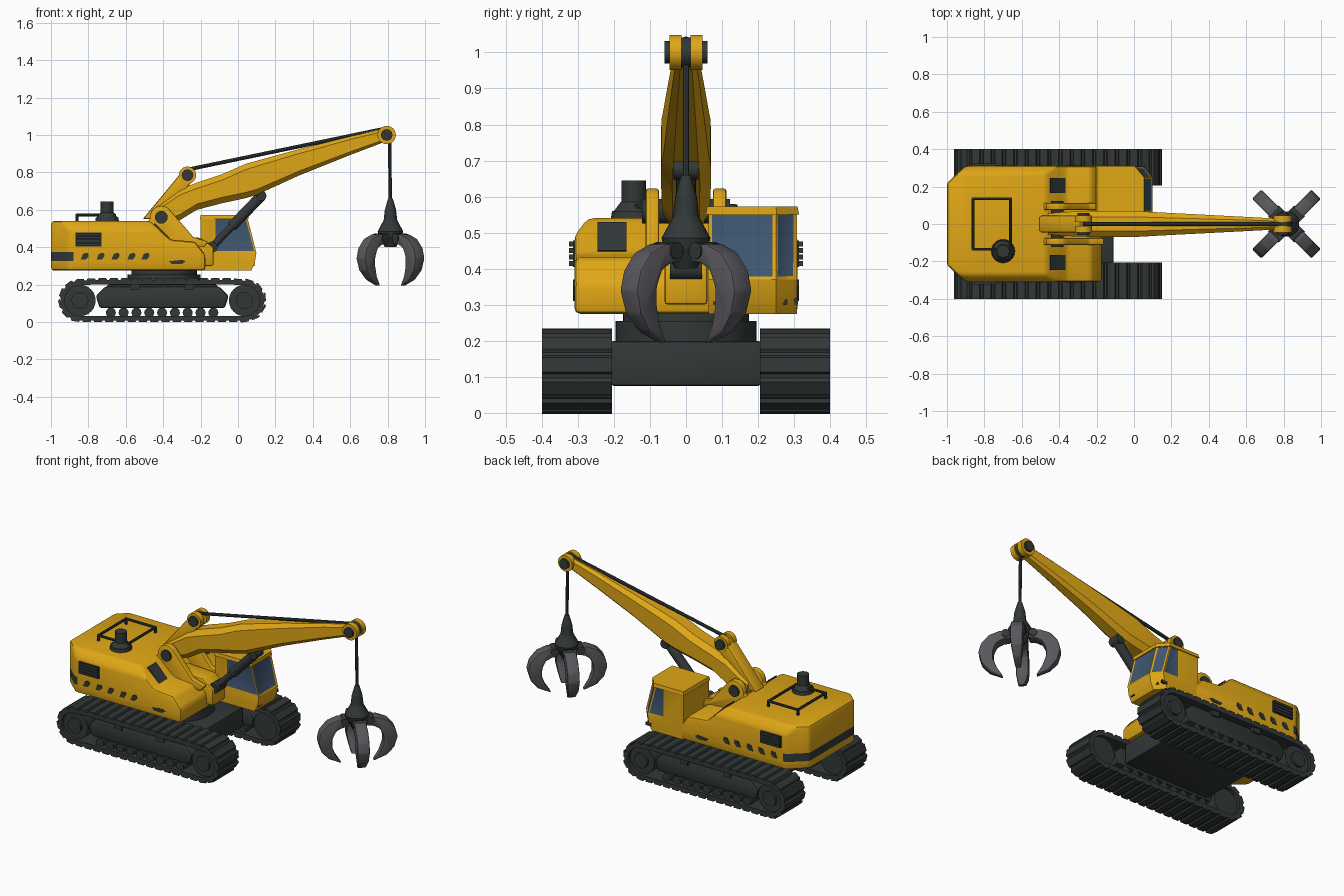
import bpy, bmesh, math
from mathutils import Vector

if "Cube" in bpy.data.objects:
    bpy.data.objects.remove(bpy.data.objects["Cube"])

def material(name, rgb):
    m = bpy.data.materials.new(name)
    m.diffuse_color = (*rgb, 1)
    m.use_nodes = True
    m.node_tree.nodes["Principled BSDF"].inputs["Base Color"].default_value = m.diffuse_color
    return m

YELLOW = material("machine yellow", (0.74, 0.385, 0.008))
DARK = material("dark grey", (0.032, 0.04, 0.039))
GLASS = material("blue glass", (0.05, 0.095, 0.165))
STEEL = material("claw steel", (0.1, 0.095, 0.105))

def finish(name, bm, *mats):
    bmesh.ops.recalc_face_normals(bm, faces=bm.faces)
    me = bpy.data.meshes.new(name)
    bm.to_mesh(me)
    bm.free()
    for m in mats:
        me.materials.append(m)
    ob = bpy.data.objects.new(name, me)
    bpy.context.collection.objects.link(ob)
    return ob

def bevel_sharp(bm, width, seg=2):
    edges = [e for e in bm.edges if len(e.link_faces) == 2 and e.calc_face_angle(0) > 0.35]
    bmesh.ops.bevel(bm, geom=edges, offset=width, segments=seg, profile=0.5,
                    affect='EDGES', clamp_overlap=True)

def prism_bm(pts, y0, y1):
    """Side profile (x, z) extruded along y."""
    bm = bmesh.new()
    f = bm.faces.new([bm.verts.new((x, y0, z)) for x, z in pts])
    g = bmesh.ops.extrude_face_region(bm, geom=[f])
    bmesh.ops.translate(bm, vec=(0, y1 - y0, 0),
                        verts=[v for v in g['geom'] if isinstance(v, bmesh.types.BMVert)])
    bmesh.ops.recalc_face_normals(bm, faces=bm.faces)
    return bm

def prism(name, pts, y0, y1, mat, bev=0):
    bm = prism_bm(pts, y0, y1)
    if bev:
        bevel_sharp(bm, bev)
    return finish(name, bm, mat)

def box(name, x0, x1, y0, y1, z0, z1, mat, bev=0):
    return prism(name, [(x0, z0), (x1, z0), (x1, z1), (x0, z1)], y0, y1, mat, bev)

def cyl(name, a, b, r, mat, r2=None, n=20):
    a, b = Vector(a), Vector(b)
    bm = bmesh.new()
    bmesh.ops.create_cone(bm, cap_ends=True, segments=n, radius1=r,
                          radius2=r if r2 is None else r2, depth=(b - a).length)
    ob = finish(name, bm, mat)
    ob.location = (a + b) / 2
    ob.rotation_mode = 'QUATERNION'
    ob.rotation_quaternion = (b - a).to_track_quat('Z', 'Y')
    return ob

def loft(name, rings, mat, bev=0):
    bm = bmesh.new()
    vs = [[bm.verts.new(p) for p in r] for r in rings]
    n = len(vs[0])
    for a, b in zip(vs, vs[1:]):
        for i in range(n):
            bm.faces.new((a[i], a[(i + 1) % n], b[(i + 1) % n], b[i]))
    bm.faces.new(vs[0])
    bm.faces.new(vs[-1])
    return finish(name, bm, mat)

# --- crawler tracks ---
XL, XR, ZC = -0.845, 0.035, 0.115
def track_path(r):
    pts = [(XR + r * math.cos(t), ZC + r * math.sin(t))
           for t in (math.radians(-90 + 17 * i) for i in range(11))]
    pts += [(-0.06, ZC + r + 0.004), (-0.75, ZC + r + 0.004)]
    return pts + [(XL + XR - x, z) for x, z in pts[10::-1]]

for side in (-1, 1):
    y0, y1 = sorted((side * 0.205, side * 0.4))
    outer, inner = track_path(0.106), track_path(0.082)
    bm = bmesh.new()
    rings = [[bm.verts.new((x, y, z)) for x, z in p]
             for p, y in ((outer, y0), (outer, y1), (inner, y1), (inner, y0))]
    n = len(outer)
    for k in range(4):
        a, b = rings[k], rings[(k + 1) % 4]
        for i in range(n):
            bm.faces.new((a[i], a[(i + 1) % n], b[(i + 1) % n], b[i]))
    finish("track_belt", bm, DARK)
    # shoes spaced evenly round the belt
    loop = [Vector((x, 0, z)) for x, z in track_path(0.104)]
    lens = [(loop[(i + 1) % n] - loop[i]).length for i in range(n)]
    count, bm = 40, bmesh.new()
    for k in range(count):
        d, i = sum(lens) * k / count, 0
        while d > lens[i]:
            d -= lens[i]
            i += 1
        t = (loop[(i + 1) % n] - loop[i]).normalized()
        nrm = Vector((t.z, 0, -t.x))
        c = loop[i] + t * d
        quad = [c - t * .026, c + t * .026, c + t * .02 + nrm * .011, c - t * .02 + nrm * .011]
        p = [[bm.verts.new((q.x, y, q.z)) for q in quad] for y in (y0, y1)]
        bm.faces.new(p[0])
        bm.faces.new(p[1])
        for j in range(4):
            bm.faces.new((p[0][j], p[0][(j + 1) % 4], p[1][(j + 1) % 4], p[1][j]))
    finish("track_shoes", bm, DARK)
    ya, yb = side * 0.225, side * 0.38
    for x in (XL, XR):
        cyl("track_wheel", (x, ya, ZC), (x, yb, ZC), 0.084, DARK, n=24)
        cyl("wheel_hub", (x, ya, ZC), (x, side * 0.395, ZC), 0.045, DARK)
    prism("track_frame", [(-0.74, .075), (-.07, .075), (-.05, .14), (-.1, .19), (-.71, .19), (-.76, .14)],
          *sorted((ya, yb)), DARK, 0.012)
    for i in range(9):
        x = -0.68 + i * 0.0685
        cyl("track_roller", (x, ya, 0.05), (x, yb, 0.05), 0.027, DARK, n=12)
    for x in (-0.55, -0.26):
        box("carrier_block", x - .025, x + .025, *sorted((side * .23, side * .39)), .17, .215, DARK)

# --- undercarriage and slewing ring ---
box("undercarriage", -0.7, -0.11, -0.21, 0.21, 0.075, 0.2, DARK, 0.01)
cyl("slew_ring", (-.395, 0, .19), (-.395, 0, .255), 0.195, DARK, n=40)
cyl("slew_collar", (-.395, 0, .25), (-.395, 0, .29), 0.175, DARK, n=40)

# --- engine housing with dark rear bumper ---
bm = prism_bm([(-1, .275), (-1, .54), (-.47, .54), (-.36, .44), (-.23, .43), (-.175, .36), (-.175, .275)], -.31, .31)
def slice_off(co, no):
    bmesh.ops.bisect_plane(bm, geom=bm.verts[:] + bm.edges[:] + bm.faces[:],
                           plane_co=co, plane_no=no, clear_outer=True)
    bmesh.ops.holes_fill(bm, edges=bm.edges[:], sides=0)
for s in (-1, 1):
    slice_off((-1, s * .22, 0), (-.09, s * .1, 0))
    slice_off((0, s * .31, .49), (0, s * .8, .6))
bmesh.ops.recalc_face_normals(bm, faces=bm.faces)
bevel_sharp(bm, 0.016)
for co, no in (((0, 0, .325), (0, 0, 1)), ((0, 0, .375), (0, 0, 1)), ((-.88, 0, 0), (1, 0, 0))):
    bmesh.ops.bisect_plane(bm, geom=bm.verts[:] + bm.edges[:] + bm.faces[:], plane_co=co, plane_no=no)
for f in bm.faces:
    c = f.calc_center_median()
    f.material_index = int(c.x < -.88 and .325 < c.z < .375)
finish("engine_housing", bm, YELLOW, DARK)

for s in (-1, 1):
    def ys(a, b):
        return sorted((s * a, s * b))
    # side louvres, slanted vent holes, front grille
    box("vent_panel", -.87, -.73, *ys(.305, .314), .405, .478, DARK)
    for i in range(4):
        z = .415 + i * .018
        prism("vent_slat", [(-.865, z - .007), (-.735, z - .007), (-.735, z + .007), (-.865, z + .007)],
              *ys(.31, .324), DARK)
    for x in (-.82, -.735, -.655, -.57, -.495):
        prism("vent_hole", [(x - .022, .333), (x + .006, .333), (x + .022, .352), (x + .018, .37), (x - .008, .366)],
              *ys(.305, .314), DARK)
    prism("step_slot", [(-.37, .325), (-.355, .31), (-.3, .31), (-.28, .325), (-.3, .332)], *ys(.305, .314), DARK)
    prism("front_grille", [(-.45, .518), (-.37, .445), (-.366, .45), (-.446, .53)], *ys(.165, .245), DARK)
    # boom foot bracket
    arc = [(-.41 + .062 * math.cos(a), .56 + .062 * math.sin(a)) for a in (math.radians(30 + 20 * i) for i in range(9))]
    prism("boom_bracket", arc + [(-.52, .5), (-.45, .4), (-.18, .4), (-.16, .43), (-.24, .455)],
          *ys(.075, .112), YELLOW, 0.006)
    cyl("boom_pin", (-.41, s * .05, .56), (-.41, s * .122, .56), 0.034, DARK)
    # sheave cheeks at gantry head and boom tip
    for x, z, r in ((-.27, .785, .046), (.795, 1.0, .049)):
        cyl("sheave_cheek", (x, s * .012, z), (x, s * .046, z), r, YELLOW, n=24)
        cyl("sheave_pin", (x, s * .04, z), (x, s * .06, z), .031, DARK, n=12)
prism("boom_mount", [(-.4, .3), (-.13, .3), (-.13, .4), (-.2, .45), (-.4, .46)], -.06, .06, YELLOW, 0.01)

# --- roof exhaust and handrail ---
for z0, z1, r0, r1 in ((.53, .56, .065, .06), (.56, .585, .055, .036), (.585, .645, .034, .034)):
    cyl("exhaust", (-.7, -.145, z0), (-.7, -.145, z1), r0, DARK, r1)
rail = [(-.86, -.135), (-.86, .135), (-.66, .135), (-.66, -.135)]
for (xa, ya), (xb, yb) in zip(rail, rail[1:] + rail[:1]):
    cyl("roof_rail", (xa, ya, .572), (xb, yb, .572), .008, DARK, n=8)
    cyl("rail_post", (xa, ya, .53), (xa, ya, .578), .008, DARK, n=8)

# --- cab: rings of an outline, windows inset into the upper band ---
bm = bmesh.new()
rings = [[bm.verts.new((x, y, z)) for x, y in
          ((-.2, .062), (-.13, .062), (xf, .062), (xf, .25), (xf - .05, .308), (-.07, .308), (-.2, .308))]
         for z, xf in ((.275, .07), (.315, .09), (.37, .098), (.56, .05))]
for a, b in zip(rings, rings[1:]):
    for i in range(7):
        bm.faces.new((a[i], a[(i + 1) % 7], b[(i + 1) % 7], b[i]))
bm.faces.new(rings[0])
bm.faces.new(rings[3])
bmesh.ops.recalc_face_normals(bm, faces=bm.faces)
panes = [f for f in bm.faces if .4 < f.calc_center_median().z < .54 and f.calc_center_median().x > -.1]
bmesh.ops.inset_individual(bm, faces=panes, thickness=.014, depth=-.004)
for f in panes:
    f.material_index = 1
finish("cab", bm, YELLOW, GLASS)
roof = [(-.205, .055), (.056, .055), (.056, .252), (.004, .314), (-.205, .314)]
loft("cab_roof", [[(x, y, .55) for x, y in roof], [(x * .97, y * .97 + .005, .572) for x, y in roof]], YELLOW)
box("cab_step_vent", .02, .06, .301, .311, .3, .318, DARK)
for y in (.09, .265):
    box("cab_front_vent", .05, .087 - (y > .2) * .02, y - .015, y + .015, .3, .314, DARK)

# --- boom: lofted eight-sided sections (x, bottom, top, half width) ---
def section(x, zb, zt, w):
    c = min(w, (zt - zb) / 2) * 0.45
    return [(x, -w + c, zb), (x, w - c, zb), (x, w, zb + c), (x, w, zt - c),
            (x, w - c, zt), (x, -w + c, zt), (x, -w, zt - c), (x, -w, zb + c)]
loft("boom", [section(*s) for s in (
    (-.46, .535, .6, .055), (-.41, .51, .64, .062), (-.31, .545, .71, .067), (-.22, .60, .745, .069),
    (-.085, .635, .79, .07), (.04, .662, .845, .068), (.1, .68, .862, .064), (.33, .785, .925, .052),
    (.6, .893, .993, .038), (.79, .965, 1.035, .028))], YELLOW)

# --- gantry arm, cables ---
prism("gantry_arm", [(-.51, .55), (-.4, .55), (-.235, .765), (-.29, .815)], -.045, .045, YELLOW, .01)
cyl("pendant_cable", (-.27, 0, .815), (.79, 0, 1.035), .01, DARK, n=8)
cyl("tip_sheave", (.795, -.012, 1.0), (.795, .012, 1.0), .042, DARK)
cyl("hoist_cable", (.81, 0, 1.0), (.815, 0, .62), .009, DARK, n=8)

# --- luffing cylinder ---
a, b = Vector((-.14, 0, .4)), Vector((.125, 0, .675))
cyl("ram_rod", a, b, .02, DARK, n=16)
cyl("ram_barrel", a.lerp(b, .4), b, .028, DARK, n=16)
cyl("ram_head", (.125, -.035, .675), (.125, .035, .675), .027, DARK, n=16)
cyl("ram_foot", (-.14, -.045, .4), (-.14, .045, .4), .03, DARK, n=16)

# --- grab: stacked hub and four curved claws ---
for z0, z1, r0, r1 in ((.6, .66, .03, .013), (.545, .6, .036, .03), (.485, .545, .068, .036),
                       (.455, .485, .06, .068), (.40, .455, .03, .06)):
    cyl("grab_hub", (.815, 0, z0), (.815, 0, z1), r0, DARK, r1)
claw = [(.05, .465), (.11, .47), (.17, .445), (.212, .395), (.226, .34), (.208, .275), (.165, .225), (.09, .192),
        (.125, .245), (.146, .3), (.145, .35), (.125, .395), (.09, .415), (.05, .42)]
for k in range(4):
    ob = prism("grab_claw", claw, -.035, .035, STEEL, .008)
    for v in ob.data.vertices:      # taper towards the point
        v.co.y *= min(1, .45 + max(0, v.co.z - .19) * 5)
    ob.location.x = .815
    ob.rotation_euler.z = math.radians(45 + 90 * k)
    d = Vector((math.cos(ob.rotation_euler.z), math.sin(ob.rotation_euler.z), 0))
    t = Vector((-d.y, d.x, 0)) * .04
    c = Vector((.815, 0, .45)) + d * .075
    cyl("claw_hinge", c - t, c + t, .024, DARK, n=12)

for ob in bpy.data.objects:
    ob.select_set(True)
bpy.context.view_layer.objects.active = bpy.data.objects["boom"]
bpy.ops.object.shade_smooth_by_angle(angle=math.radians(35))
